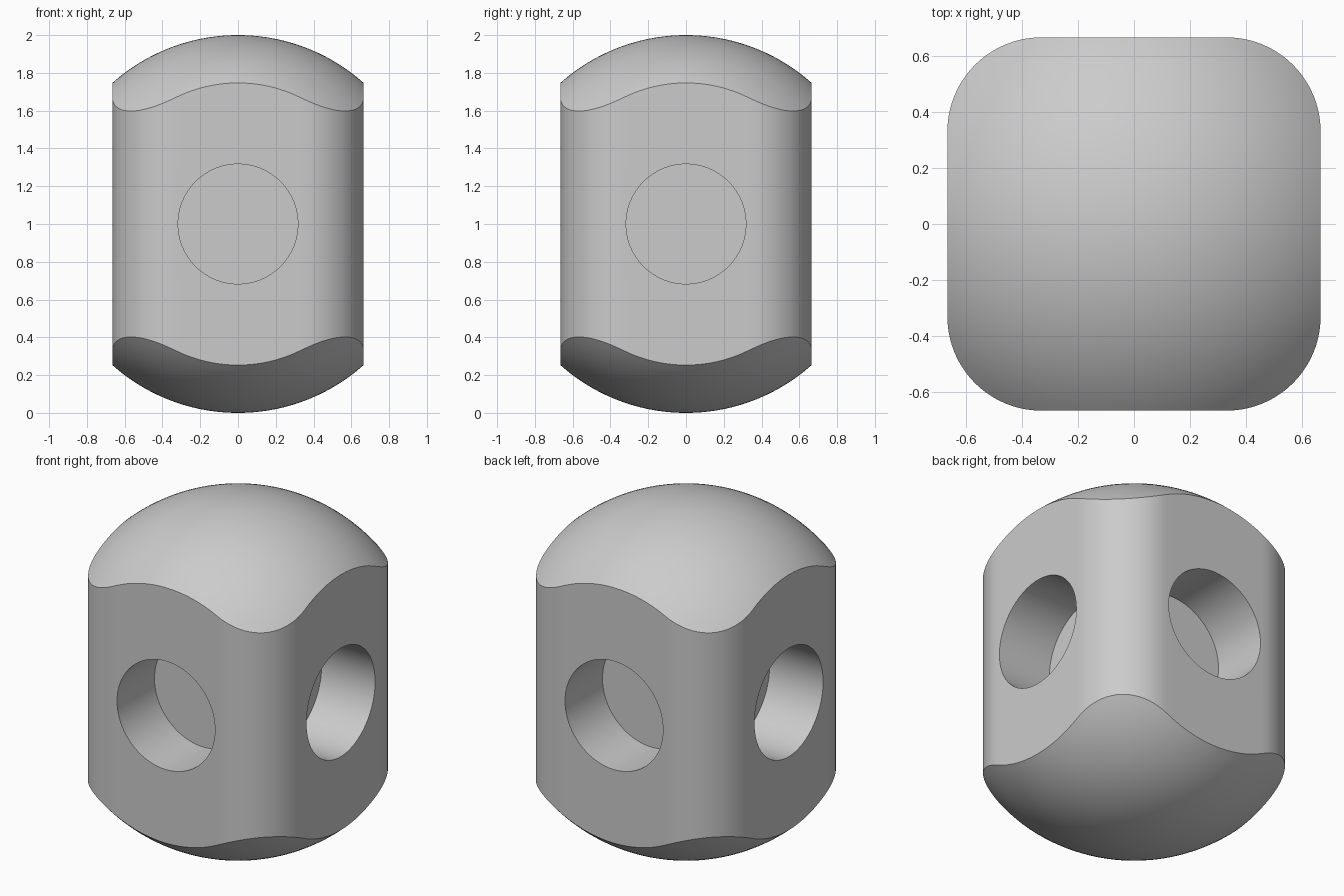
import bpy, bmesh, math

if "Cube" in bpy.data.objects:
    bpy.data.objects.remove(bpy.data.objects["Cube"])

HALF, CORNER = 0.665, 0.335        # half width and corner radius of the square body
HOLE_R, HOLE_FLOOR = 0.317, 0.319  # socket radius, distance of its floor from the axis
FLAT, ARC, RINGS = 16, 20, 28      # segments per flat side, per corner, per dome

grey = bpy.data.materials.new("grey")
grey.diffuse_color = (0.6, 0.6, 0.6, 1)
grey.use_nodes = True
grey.node_tree.nodes["Principled BSDF"].inputs["Base Color"].default_value = grey.diffuse_color


def outline():
    """Rounded square, counter-clockwise."""
    pts, c = [], HALF - CORNER
    for q in range(4):
        a = q * math.pi / 2
        side = [(HALF, -c + 2 * c * i / FLAT) for i in range(FLAT)]
        side += [(c + CORNER * math.cos(t), c + CORNER * math.sin(t))
                 for t in (math.pi / 2 * i / ARC for i in range(ARC))]
        pts += [(x * math.cos(a) - y * math.sin(a),
                 x * math.sin(a) + y * math.cos(a)) for x, y in side]
    return pts


# Body: rounded square column closed by two caps of a unit sphere
bm = bmesh.new()
pts = outline()
n = len(pts)


def dome(sign):
    rings = []
    for k in range(RINGS, 0, -1):
        s = k / RINGS
        rings.append([bm.verts.new((x * s, y * s, 1 + sign * math.sqrt(1 - s * s * (x * x + y * y))))
                      for x, y in pts])
    for a, b in zip(rings, rings[1:]):
        for i in range(n):
            j = (i + 1) % n
            bm.faces.new((a[i], a[j], b[j], b[i]))
    tip = bm.verts.new((0, 0, 1 + sign))
    for i in range(n):
        bm.faces.new((rings[-1][i], rings[-1][(i + 1) % n], tip))
    return rings[0]


top, bottom = dome(1), dome(-1)
for i in range(n):
    j = (i + 1) % n
    bm.faces.new((bottom[i], bottom[j], top[j], top[i]))
bmesh.ops.recalc_face_normals(bm, faces=bm.faces)
mesh = bpy.data.meshes.new("body")
bm.to_mesh(mesh)
bm.free()
body = bpy.data.objects.new("body", mesh)
bpy.context.collection.objects.link(body)
mesh.materials.append(grey)

# Sockets: a blind round hole in each of the four sides
for q in range(4):
    a = q * math.pi / 2
    mid = HOLE_FLOOR + 0.5
    bpy.ops.mesh.primitive_cylinder_add(
        vertices=96, radius=HOLE_R, depth=1.0,
        location=(mid * math.cos(a), mid * math.sin(a), 1), rotation=(0, math.pi / 2, a))
    cutter = bpy.context.object
    cutter.name = "socket_cutter"
    cutter.hide_render = True
    cutter.data.materials.append(grey)
    bpy.ops.object.select_all(action='DESELECT')
    body.select_set(True)
    bpy.context.view_layer.objects.active = body
    mod = body.modifiers.new("socket", 'BOOLEAN')
    mod.operation, mod.solver, mod.object = 'DIFFERENCE', 'EXACT', cutter
    bpy.ops.object.modifier_apply(modifier=mod.name)
    bpy.data.objects.remove(cutter)

# Smooth surfaces, sharp rims
bpy.ops.object.shade_smooth_by_angle(angle=math.radians(30))
